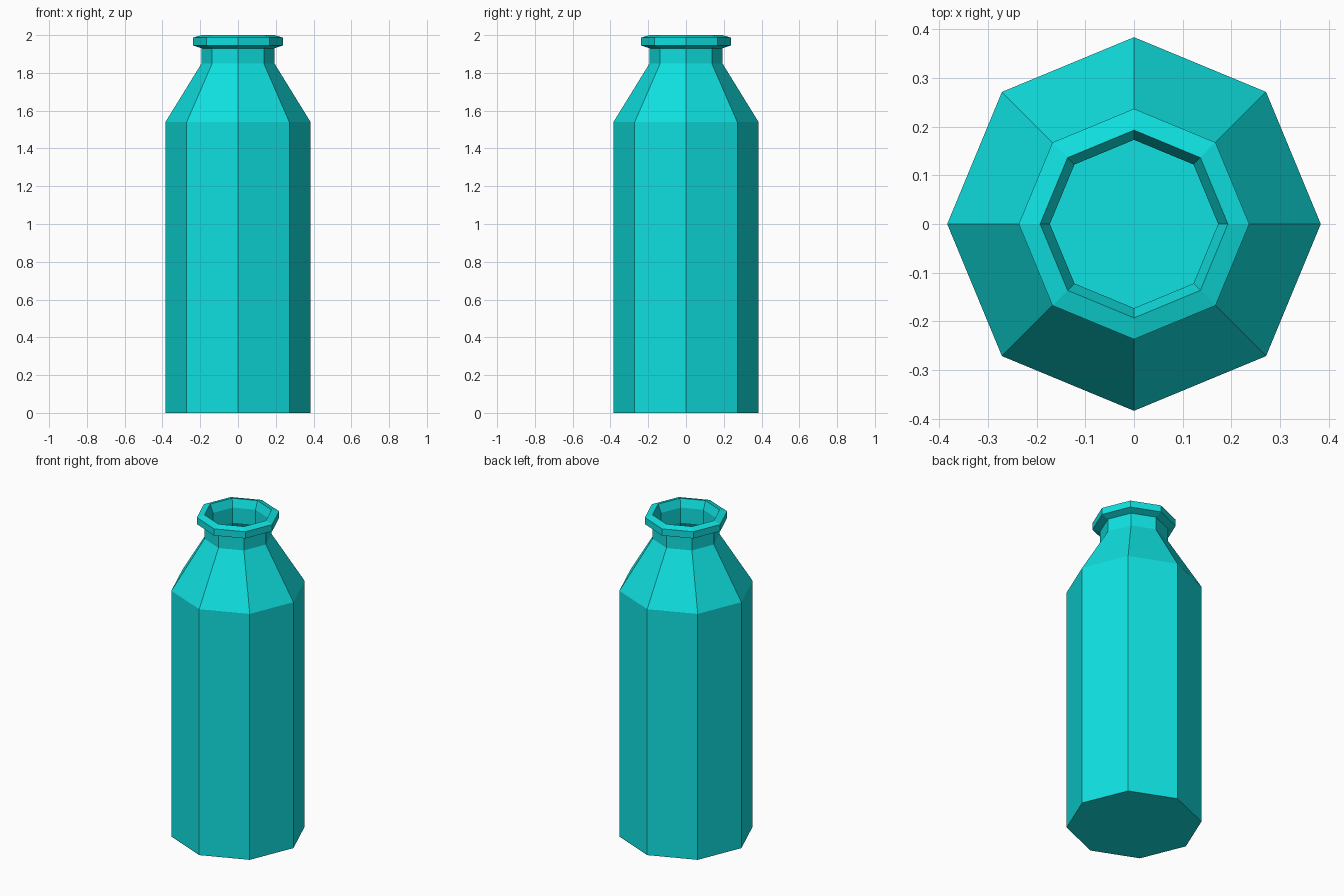
import bpy, bmesh, math

if "Cube" in bpy.data.objects:
    bpy.data.objects.remove(bpy.data.objects["Cube"])

SIDES = 8

# One closed wall profile (radius, height): outside going up, then inside going down
PROFILE = [
    (0.384, 0.0), (0.384, 1.54),                    # body
    (0.193, 1.85), (0.193, 1.93),                   # shoulder, neck
    (0.237, 1.945), (0.237, 1.987), (0.193, 2.0),   # lip
    (0.173, 1.95), (0.173, 1.855),                  # inside of lip and neck
    (0.362, 1.535), (0.362, 0.02),                  # inside of body
]

mat = bpy.data.materials.new("turquoise")
mat.diffuse_color = (0.005, 0.75, 0.75, 1)
mat.use_nodes = True
mat.node_tree.nodes["Principled BSDF"].inputs["Base Color"].default_value = mat.diffuse_color

bm = bmesh.new()
rings = []
for r, z in PROFILE:
    rings.append([bm.verts.new((r * math.cos(math.tau * i / SIDES),
                                r * math.sin(math.tau * i / SIDES), z))
                  for i in range(SIDES)])

# Walls
for a, b in zip(rings, rings[1:]):
    for i in range(SIDES):
        j = (i + 1) % SIDES
        bm.faces.new((a[i], a[j], b[j], b[i]))

# Base underside and inner floor
bm.faces.new(rings[0][::-1])
bm.faces.new(rings[-1])
bmesh.ops.recalc_face_normals(bm, faces=bm.faces)

mesh = bpy.data.meshes.new("bottle")
bm.to_mesh(mesh)
bm.free()
mesh.materials.append(mat)
bpy.context.collection.objects.link(bpy.data.objects.new("bottle", mesh))
